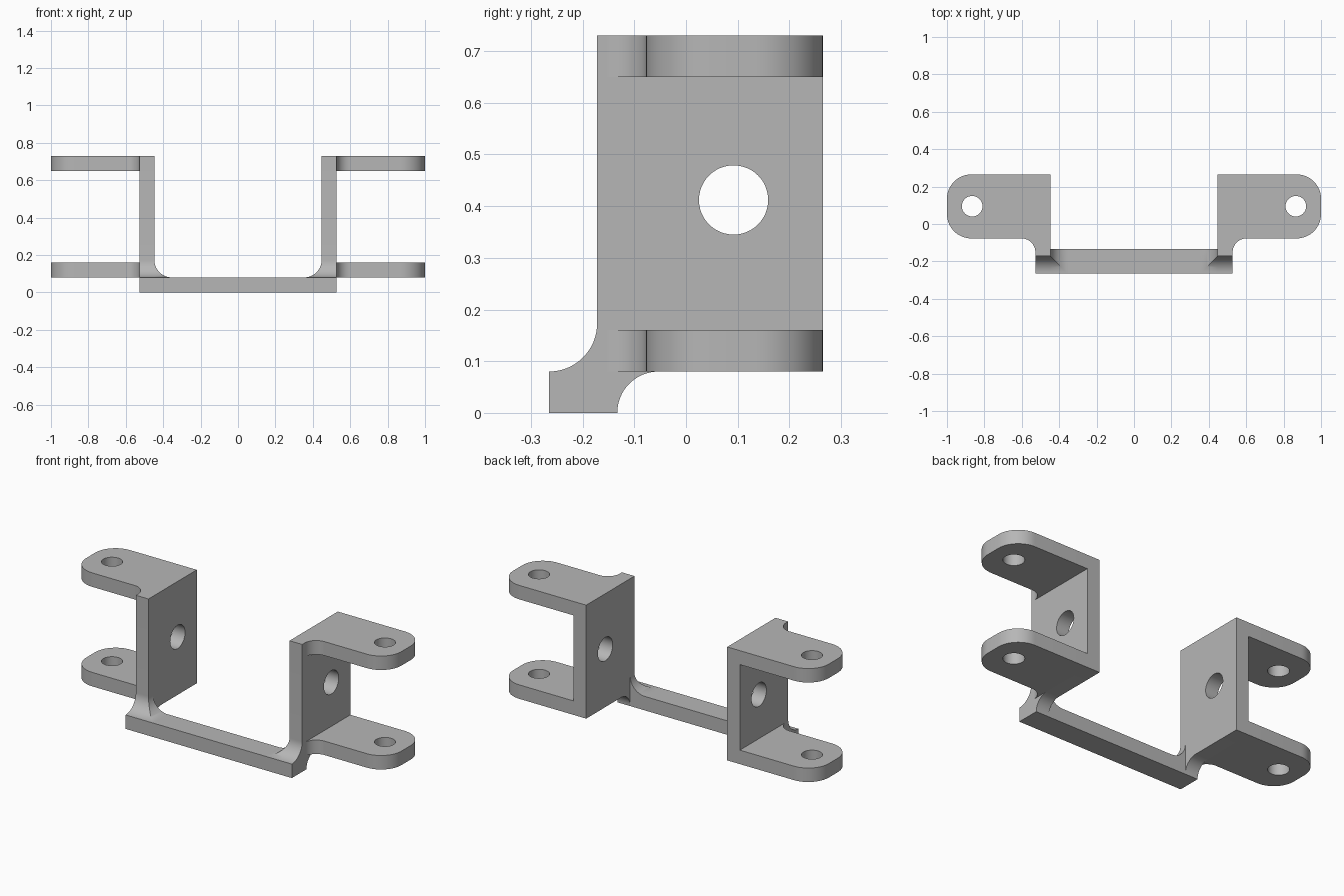
import bpy, bmesh
from math import cos, sin, radians
from mathutils import Vector

cube = bpy.data.objects.get("Cube")
if cube:
    bpy.data.objects.remove(cube)

grey = bpy.data.materials.new("plain_grey")
grey.use_nodes = True
colour = (0.47, 0.47, 0.47, 1)
grey.diffuse_color = colour
grey.node_tree.nodes["Principled BSDF"].inputs["Base Color"].default_value = colour


def arc(u, v, r, start, end, steps=16):
    angles = [radians(start + (end - start) * i / steps) for i in range(steps + 1)]
    return [(u + r * cos(a), v + r * sin(a)) for a in angles]


def circle(u, v, r):
    return arc(u, v, r, 0, 360, 48)[:-1]


def prism(name, loops, axis, low, high):
    """Fill closed 2D loops (outline, then holes) and extrude along an axis."""
    place = {"x": lambda u, v: (low, u, v),
             "y": lambda u, v: (u, low, v),
             "z": lambda u, v: (u, v, low)}[axis]
    bm = bmesh.new()
    edges = []
    for loop in loops:
        vs = [bm.verts.new(place(*p)) for p in loop]
        edges += [bm.edges.new((vs[i - 1], vs[i])) for i in range(len(vs))]
    bmesh.ops.triangle_fill(bm, edges=edges, use_beauty=True)
    ext = bmesh.ops.extrude_face_region(bm, geom=bm.faces[:])
    moved = [g for g in ext["geom"] if isinstance(g, bmesh.types.BMVert)]
    step = Vector([high - low if a == axis else 0 for a in "xyz"])
    bmesh.ops.translate(bm, verts=moved, vec=step)
    bmesh.ops.recalc_face_normals(bm, faces=bm.faces[:])
    mesh = bpy.data.meshes.new(name)
    bm.to_mesh(mesh)
    bm.free()
    mesh.materials.append(grey)
    obj = bpy.data.objects.new(name, mesh)
    bpy.context.collection.objects.link(obj)
    return obj


def finish(obj, mirrored=True):
    if mirrored:
        obj.modifiers.new("mirror", "MIRROR").use_mirror_merge = False
    bpy.ops.object.select_all(action="DESELECT")
    obj.select_set(True)
    bpy.context.view_layer.objects.active = obj
    bpy.ops.object.convert(target="MESH")
    bpy.ops.object.shade_smooth_by_angle(angle=radians(30))


inner, outer = 0.447, 0.527          # side plate faces
front, back = -0.265, 0.265
bar_back, plate_front = -0.133, -0.172
thick, top = 0.08, 0.73
fillet = plate_front - front

# Crossbar between the side plates
bar = [(front, 0), (bar_back, 0), (bar_back, thick), (front, thick)]
finish(prism("crossbar", [bar], "x", -inner, inner), mirrored=False)

# Upright side plates, with curved foot and round hole
front_curve = arc(front, thick + fillet, fillet, 0, -90)
plate = [(front, 0)] + arc(bar_back + 0.08, 0, 0.08, 180, 90)
plate += [(back, thick), (back, top), (plate_front, top)] + front_curve
finish(prism("side_plates", [plate, circle(0.092, 0.412, 0.067)], "x", inner, outer))

# Mounting lugs, with rounded ends and a pin hole
r, lug_front = 0.13, -0.077
lug = [(outer, back)] + arc(1 - r, back - r, r, 90, 0)
lug += arc(1 - r, lug_front + r, r, 0, -90)
lug += arc(outer + 0.075, lug_front - 0.075, 0.075, 90, 180)
for name, z in (("lower_lugs", thick), ("upper_lugs", top - thick)):
    finish(prism(name, [lug, circle(0.865, 0.095, 0.055)], "z", z, z + thick))

# Inner corner fillets, mitred against the curve at the front of the plates
corner = [(inner, thick)] + arc(inner - fillet, thick + fillet, fillet, 0, -90)
gusset = prism("corner_fillets", [corner], "y", front - 0.02, bar_back)
keep = [(front, 0), (0, 0), (0, 0.3), (plate_front, 0.3)] + front_curve
cutter = prism("mitre_cutter", [keep], "x", 0.3, 0.5)
cutter.hide_render = True
cut = gusset.modifiers.new("mitre", "BOOLEAN")
cut.operation, cut.solver, cut.object = "INTERSECT", "EXACT", cutter
finish(gusset)
bpy.data.objects.remove(cutter)
